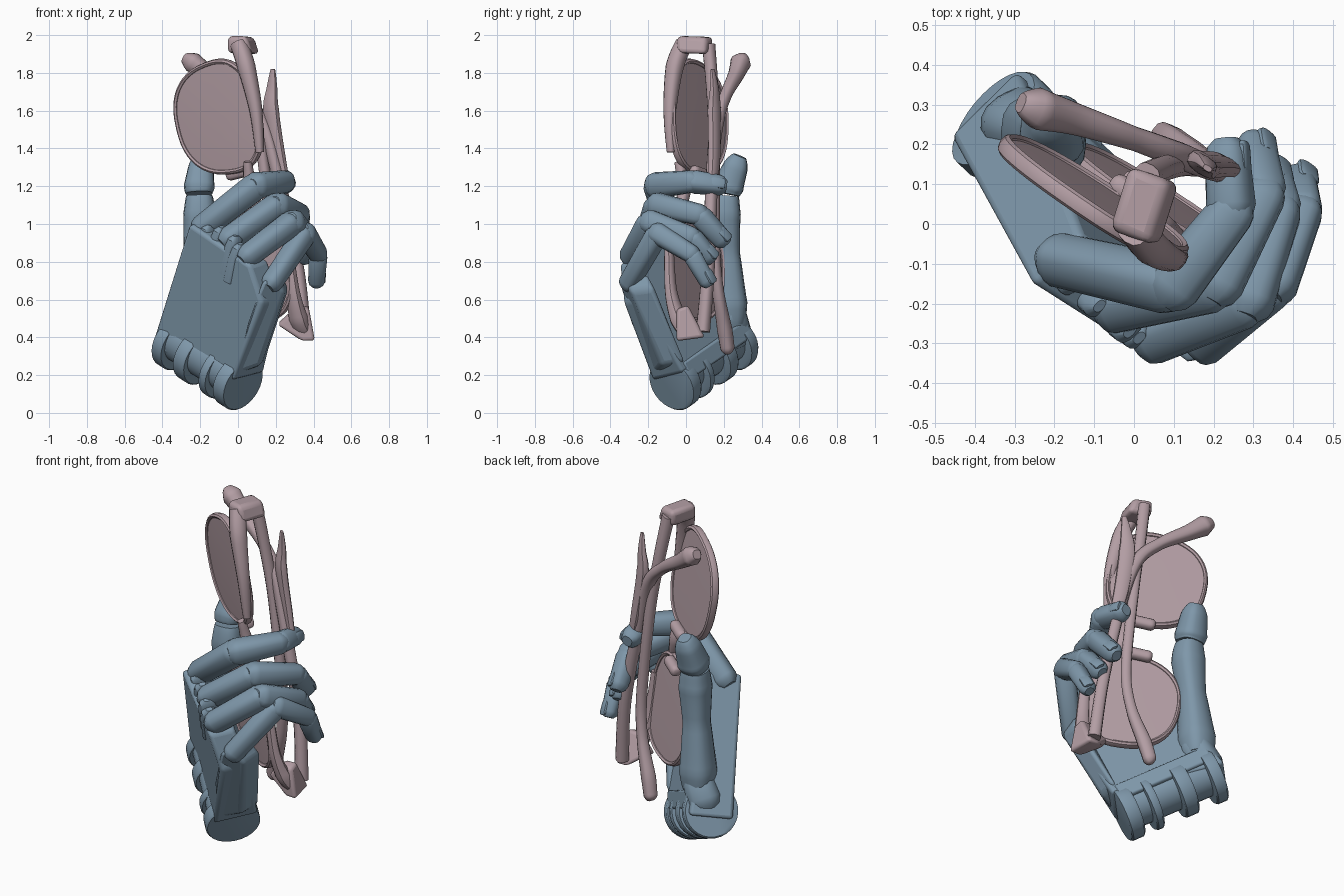
import bpy, bmesh, math
from mathutils import Vector as V

if "Cube" in bpy.data.objects:
    bpy.data.objects.remove(bpy.data.objects["Cube"])


def material(name, rgb):
    m = bpy.data.materials.new(name)
    m.diffuse_color = (*rgb, 1)
    m.use_nodes = True
    m.node_tree.nodes["Principled BSDF"].inputs["Base Color"].default_value = m.diffuse_color
    return m


BLUE = material("blue_shell", (0.21, 0.31, 0.40))
PINK = material("dusty_pink", (0.45, 0.34, 0.37))


def finish(name, bm, mat, bevel=0):
    bmesh.ops.recalc_face_normals(bm, faces=bm.faces)
    me = bpy.data.meshes.new(name)
    bm.to_mesh(me)
    bm.free()
    me.materials.append(mat)
    ob = bpy.data.objects.new(name, me)
    bpy.context.collection.objects.link(ob)
    if bevel:
        b = ob.modifiers.new("bevel", 'BEVEL')
        b.width, b.segments = bevel, 3
    bpy.ops.object.select_all(action='DESELECT')
    ob.select_set(True)
    bpy.context.view_layer.objects.active = ob
    bpy.ops.object.shade_smooth_by_angle(angle=math.radians(35))
    return ob


def sq(a, e):
    """Point on a superellipse at angle a."""
    c, s = math.cos(a), math.sin(a)
    return (math.copysign(abs(c) ** (2 / e), c), math.copysign(abs(s) ** (2 / e), s))


def sweep(bm, pts, radii, ref, flat=1.0, e=2.6, n=16):
    """Skin rings along pts; flat scales the section along ref."""
    rings = []
    for i, (p, r) in enumerate(zip(pts, radii)):
        t = (pts[min(i + 1, len(pts) - 1)] - pts[max(i - 1, 0)]).normalized()
        side = t.cross(ref).normalized()
        up = side.cross(t)
        ring = []
        for k in range(n):
            c, s = sq(2 * math.pi * k / n, e)
            ring.append(bm.verts.new(p + side * c * r + up * s * r * flat))
        rings.append(ring)
    for a, b in zip(rings, rings[1:]):
        for k in range(n):
            bm.faces.new((a[k], a[(k + 1) % n], b[(k + 1) % n], b[k]))
    bm.faces.new(rings[0])
    bm.faces.new(rings[-1])


def phalanx(bm, p, q, r0, r1):
    """One rounded finger bone from p to q."""
    ax = (q - p).normalized()
    pts = [p - ax * .75 * r0, p - ax * .4 * r0, p, q, q + ax * .4 * r1, q + ax * .75 * r1]
    sweep(bm, pts, [r0 * .55, r0 * .88, r0, r1, r1 * .88, r1 * .55], V((.3, .5, -.8)))


def smooth_path(pts, rad, sub=6):
    """Catmull-Rom interpolation of points and radii."""
    out, ro = [], []
    for i in range(len(pts) - 1):
        a, b, c, d = (pts[max(i - 1, 0)], pts[i], pts[i + 1], pts[min(i + 2, len(pts) - 1)])
        for k in range(sub):
            t = k / sub
            out.append(.5 * (2 * b + (c - a) * t + (2 * a - 5 * b + 4 * c - d) * t * t
                             + (3 * b - a - 3 * c + d) * t ** 3))
            ro.append(rad[i] * (1 - t) + rad[i + 1] * t)
    return out + [pts[-1]], ro + [rad[-1]]


def prism(name, outline, offsets, mat, bevel):
    bm = bmesh.new()
    a = [bm.verts.new(p) for p in outline]
    b = [bm.verts.new(p + o) for p, o in zip(outline, offsets)]
    bm.faces.new(a)
    bm.faces.new(b)
    for i in range(len(a)):
        j = (i + 1) % len(a)
        bm.faces.new((a[i], a[j], b[j], b[i]))
    return finish(name, bm, mat, bevel)


# hand axes: out of the back, up the hand, across towards the little finger
N = V((-.70, -.69, -.18)).normalized()
U = V((.196, -.413, .889)).normalized()
W = V((.687, -.587, -.424)).normalized()

# palm slab
prism("palm", [V((-.26, -.15, 1.0)), V((-.465, .225, .345)), V((-.03, -.18, .17)), V((.13, -.33, .58)),
               V((.06, -.355, .78))],
      [-N * t for t in (.18, .24, .24, .15, .14)], BLUE, .02)

# little-finger side plate
prism("side_plate", [V((.13, -.36, .70)), V((.05, -.30, .47)), V((-.02, -.17, .2)), V((.12, -.13, .25)),
                     V((.25, -.30, .64)), V((.21, -.33, .72))],
      [V((.02, .13, .02))] * 6, BLUE, .025)

# wrist: solid block above a toothed hinge barrel
w1, w2 = V((-.352, .27, .385)), V((.025, -.08, .145))
a, b = w1 + N * .10 + W * .01, w2 + N * .10 - W * .02
prism("wrist_block", [a, b, b + U * .10, a + U * .10], [-N * .24] * 4, BLUE, .012)
bm = bmesh.new()
sweep(bm, [w1 + W * .02 + U * .03, w2 - W * .03 + U * .03], [.12, .12], U, e=2, n=28)
for t0, t1 in ((0, .12), (.3, .44), (.66, .74), (.86, 1)):
    a, b = w1.lerp(w2, t0), w1.lerp(w2, t1)
    sweep(bm, [a, a + W * .008, b - W * .008, b], [.14, .148, .148, .14], U, e=2, n=28)
finish("wrist_hinge", bm, BLUE)

# fingers: base, two joints, tip, radius
fingers = {
    "index": ((-.19, -.09, .98), (.10, -.155, 1.205), (.245, .03, 1.225), (.235, .175, 1.205), .07),
    "middle": ((-.05, -.21, .92), (.21, -.15, 1.10), (.325, .07, 1.05), (.305, .19, .92), .067),
    "ring": ((.05, -.29, .83), (.29, -.19, 1.01), (.365, .03, .93), (.345, .12, .83), .065),
    "little": ((.18, -.30, .69), (.355, -.15, .95), (.425, .03, .84), (.415, .11, .70), .058),
}
for name, (a, b, c, d, r) in fingers.items():
    a, b, c, d = V(a), V(b), V(c), V(d)
    bm = bmesh.new()
    phalanx(bm, a, b - (b - a).normalized() * .02, r * .92, r)
    phalanx(bm, b, c, r, r * .85)
    phalanx(bm, c + (d - c) * .12, d, r * .85, r * .76)
    finish(name + "_finger", bm, BLUE)
    # hinge lugs at the knuckle
    if name != "little":
        bm = bmesh.new()
        for s in {"index": (1,), "middle": (-1, 1), "ring": (-1,)}[name]:
            p = a + W * s * .055 + N * .012
            sweep(bm, [p - U * .17, p - U * .02, p + U * .03, p + U * .05],
                  [.035, .035, .028, .012], N, flat=1.5)
        finish(name + "_knuckle_lugs", bm, BLUE)
    # fingernail
    bm = bmesh.new()
    ax = (d - c).normalized()
    out = (d - b) - ax * (d - b).dot(ax)
    p = c.lerp(d, .92) + out.normalized() * r * .64
    sweep(bm, [p - ax * .035, p - ax * .025, p + ax * .03, p + ax * .04],
          [.024, .03, .03, .02], out, flat=.4)
    finish(name + "_nail", bm, BLUE)

# thumb with waisted lower bone
bm = bmesh.new()
phalanx(bm, V((-.29, .245, .43)), V((-.24, .23, .52)), .095, .085)
path, rad = smooth_path([V(p) for p in ((-.245, .235, .47), (-.24, .23, .58), (-.22, .215, .85), (-.205, .205, 1.05),
                                        (-.205, .21, 1.15))], [.075, .095, .07, .085, .07])
sweep(bm, path, rad, V((0, 1, 0)))
tip, trad = smooth_path([V(p) for p in ((-.205, .215, 1.16), (-.205, .225, 1.2), (-.195, .265, 1.31),
                                        (-.19, .285, 1.36))], [.07, .082, .065, .035])
sweep(bm, tip, trad, V((0, 1, 0)))
finish("thumb", bm, BLUE)

# glasses axes: along the frame width, down the lens height
GW = V((.224, -.02, -.975)).normalized()
GH = V((-.81, .55, -.2)).normalized()
GN = GW.cross(GH).normalized()


def lens_point(c, a, s, k=1.0):
    x, y = sq(a, 2.45)
    # brow edge is wider than the lower edge
    return c + GW * x * .29 * k * (1 - .1 * y) + GH * y * .255 * k + GN * s


def ring_faces(bm, p, q):
    for i in range(len(p)):
        j = (i + 1) % len(p)
        bm.faces.new((p[i], p[j], q[j], q[i]))


# lenses and thin rims
lens_up, lens_low = V((-.105, .065, 1.56)), V((.06, .045, .775))
ang = [2 * math.pi * i / 48 for i in range(48)]
for name, c in (("upper", lens_up), ("lower", lens_low)):
    bm = bmesh.new()
    loops = [[bm.verts.new(lens_point(c, a, s, k)) for a in ang] for k, s in
             ((.5, -.018), (1, -.012), (1, .012), (.5, .014))]
    for p, q in zip(loops, loops[1:]):
        ring_faces(bm, p, q)
    bm.faces.new(loops[0])
    bm.faces.new(loops[-1])
    finish(name + "_lens", bm, PINK)
    bm = bmesh.new()
    loops = []
    for j in range(8):
        b = 2 * math.pi * j / 8
        loops.append([bm.verts.new(lens_point(c, a, .024 * math.sin(b), 1 + .05 * math.cos(b))) for a in ang])
    for j in range(8):
        ring_faces(bm, loops[j], loops[(j + 1) % 8])
    finish(name + "_rim", bm, PINK)


def rod(name, pts, rad, flat=1.0, ref=GN):
    p, r = smooth_path([V(q) for q in pts], rad)
    bm = bmesh.new()
    sweep(bm, p, r, ref, flat, n=12)
    return finish(name, bm, PINK)


# brow bars, bridge and nose pads
rod("upper_brow", ((.115, -.08, 1.38), (.095, -.085, 1.6), (.045, -.06, 1.83), (.005, -.01, 1.955)),
    [.02, .032, .045, .045])
rod("lower_brow", ((.26, -.09, .90), (.29, -.08, .65), (.32, -.04, .50), (.35, .0, .43)), [.025, .035, .05, .045], .8)
rod("bridge", ((.05, -.04, 1.33), (.07, -.01, 1.18), (.12, -.05, 1.02)), [.02, .035, .02])
for name, p in (("upper", (-.0, .07, 1.27)), ("lower", (.03, .08, 1.06))):
    q = V(p)
    rod(name + "_nose_pad", (q - GH * .07, q - GH * .05, q + GH * .05, q + GH * .07), [.01, .03, .03, .01])

# hinge corners joining frame and arms
p = V((-.06, -.01, 1.995))
prism("upper_hinge_corner", [p, p + V((.10, -.045, .0)), p + V((.13, -.045, -.09)), p + V((-.0, -.01, -.09))],
      [V((.05, .16, -.005))] * 4, PINK, .025)
p = V((.41, -.05, .38))
prism("lower_hinge_corner", [p, p + V((-.07, 0, .0)), p + V((-.20, .03, .08)), p + V((-.10, .0, .17)),
                             p + V((-.035, .0, .17))], [V((-.02, .15, .02))] * 2 + [V((.0, .06, .02))] * 3, PINK, .018)

# crossed temple arms with curved ear ends
rod("upper_temple", ((.03, .12, 1.95), (.075, .14, 1.7), (.125, .15, 1.4), (.18, .15, .9), (.165, .17, .65),
                     (.10, .205, .44), (.075, .22, .34), (.065, .225, .315)), [.033, .03, .028, .028, .028, .038, .035, .012])
rod("lower_temple", ((.35, .09, .43), (.31, .12, .8), (.2, .14, 1.3), (.12, .17, 1.56), (.0, .215, 1.69),
                     (-.15, .265, 1.79), (-.24, .29, 1.855), (-.285, .305, 1.88)),
    [.035, .032, .03, .033, .03, .04, .052, .025])
rod("temple_blade", ((.185, .14, 1.82), (.18, .15, 1.72), (.175, .15, 1.6), (.215, .15, 1.35), (.25, .14, 1.2)),
    [.012, .03, .045, .04, .03], .6)
